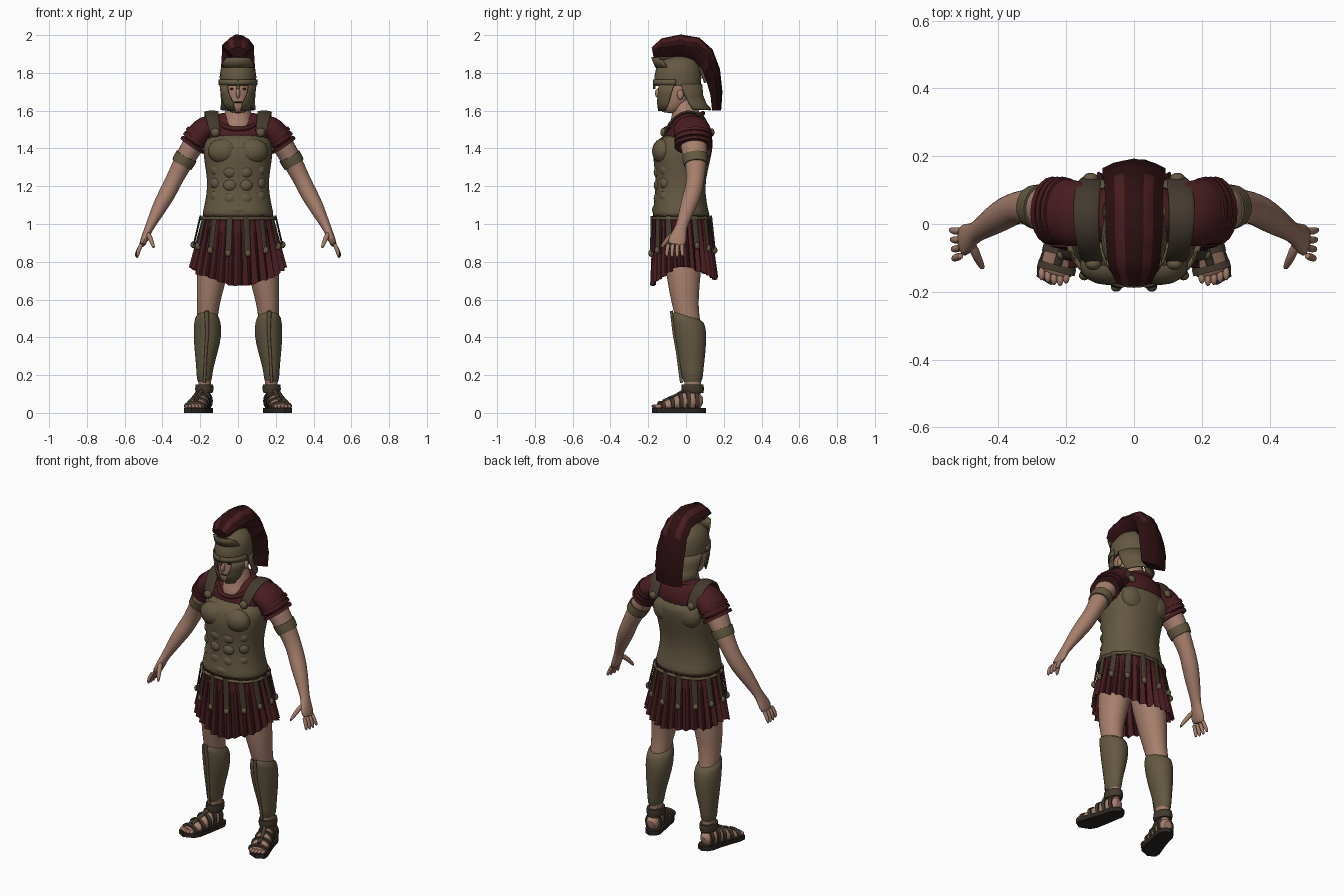
import bpy, bmesh, random
from math import sin, cos, pi, radians
from mathutils import Vector

random.seed(4)
if "Cube" in bpy.data.objects:
    bpy.data.objects.remove(bpy.data.objects["Cube"])
parts = []


def material(name, r, g, b):
    m = bpy.data.materials.new(name)
    m.use_nodes = True
    m.diffuse_color = (r, g, b, 1)
    bsdf = m.node_tree.nodes["Principled BSDF"]
    bsdf.inputs["Base Color"].default_value = (r, g, b, 1)
    bsdf.inputs["Roughness"].default_value = 0.8
    return m


BRONZE = material("bronze", .125, .097, .052)
SKIN = material("skin", .38, .21, .15)
MAROON = material("maroon cloth", .066, .012, .015)
DARK = material("dark maroon", .026, .005, .006)
LEATHER = material("brown leather", .056, .041, .028)
SOLE = material("dark sole", .024, .019, .015)


def finish(name, bm, mats, mirror=False, sub=0, thick=0):
    bmesh.ops.recalc_face_normals(bm, faces=bm.faces)
    me = bpy.data.meshes.new(name)
    bm.to_mesh(me)
    bm.free()
    for m in mats:
        me.materials.append(m)
    ob = bpy.data.objects.new(name, me)
    bpy.context.collection.objects.link(ob)
    if thick:
        s = ob.modifiers.new("thickness", "SOLIDIFY")
        s.thickness, s.offset = thick, 0
    if mirror:
        ob.modifiers.new("mirror", "MIRROR").use_mirror_merge = False
    if sub:
        s = ob.modifiers.new("smooth", "SUBSURF")
        s.levels = s.render_levels = sub
    parts.append(ob)


def grid(name, rows, mats, wrap=True, cap=True, rule=None, **kw):
    """Skin a list of point rows; rule(i, j) picks the material slot."""
    bm = bmesh.new()
    vs = [[bm.verts.new(p) for p in row] for row in rows]
    n = len(rows[0])
    for i in range(len(rows) - 1):
        for j in range(n if wrap else n - 1):
            k = (j + 1) % n
            f = bm.faces.new((vs[i][j], vs[i][k], vs[i + 1][k], vs[i + 1][j]))
            if rule:
                f.material_index = rule(i, j)
    if wrap and cap:
        bm.faces.new(vs[0])
        bm.faces.new(vs[-1])
    finish(name, bm, mats, **kw)


def ring_point(a, x, y, z, rx, ry, tilt=0, p=1.0):
    """Angle 0 is the front, growing toward the left side."""
    s, c = sin(a), cos(a)
    sx = abs(s) ** p * (1 if s > 0 else -1)
    cy = abs(c) ** p * (1 if c > 0 else -1)
    return Vector((x + rx * sx, y - ry * cy, z + tilt * c))


def loft(name, secs, mat, n=20, p=1.0, **kw):
    rows = [[ring_point(2 * pi * j / n, *s, p=p) for j in range(n)] for s in secs]
    grid(name, rows, [mat], **kw)


def shell(name, secs, mat, n=12, mirror=False):
    """Open curved plate; each section is y, z, rx, ry, start angle, end angle."""
    rows = [[ring_point(radians(a0 + (a1 - a0) * j / n), 0, y, z, rx, ry)
             for j in range(n + 1)] for y, z, rx, ry, a0, a1 in secs]
    grid(name, rows, [mat], wrap=False, thick=.009, mirror=mirror)


def tube(name, path, mat, ref=(0, 1, 0), n=12, closed=False, **kw):
    """Sweep ellipses along x, y, z, radius along ref, radius across."""
    pts, rows = [Vector(q[:3]) for q in path], []
    m = len(pts)
    for i, q in enumerate(path):
        a = pts[(i - 1) % m] if closed else pts[max(i - 1, 0)]
        b = pts[(i + 1) % m] if closed else pts[min(i + 1, m - 1)]
        t = (b - a).normalized()
        u = Vector(ref)
        u = (u - t * u.dot(t)).normalized()
        v = t.cross(u)
        rows.append([pts[i] + u * q[3] * cos(2 * pi * j / n) + v * q[4] * sin(2 * pi * j / n)
                     for j in range(n)])
    if closed:
        rows.append(rows[0])
    grid(name, rows, [mat], cap=not closed, **kw)


def ball(name, c, size, mat, mirror=True):
    bm = bmesh.new()
    bmesh.ops.create_uvsphere(bm, u_segments=16, v_segments=10, radius=1)
    for v in bm.verts:
        v.co = Vector([c[k] + v.co[k] * size[k] for k in range(3)])
    finish(name, bm, [mat], mirror=mirror)


# Legs and greaves
loft("legs", [(.18, .04, .06, .034, .045), (.178, .035, .15, .031, .042), (.165, .03, .35, .05, .06),
              (.163, .01, .5, .055, .065), (.158, -.005, .57, .06, .07), (.145, -.012, .68, .076, .085),
              (.125, -.015, .8, .09, .1), (.1, -.02, .95, .1, .11)], SKIN, mirror=True, sub=1)
loft("greaves", [(.178, .035, .145, .041, .054), (.178, .033, .22, .041, .058), (.168, .03, .32, .062, .075),
                 (.16, .025, .42, .077, .085), (.162, .015, .48, .071, .087, .015),
                 (.165, .006, .525, .061, .084, .035)], BRONZE, mirror=True, sub=1)
tube("greave_ridge", [(.178, -.024, .16, .008, .008), (.17, -.045, .32, .008, .008),
                      (.163, -.062, .42, .009, .009), (.166, -.077, .54, .008, .012)], BRONZE, mirror=True)

# Feet and sandals
FOOT = [(.177, .09, .05, .03, .026), (.18, .06, .06, .05, .042), (.19, .01, .065, .056, .043),
        (.205, -.05, .05, .042, .048), (.225, -.12, .036, .025, .054), (.236, -.155, .03, .015, .045)]
tube("feet", FOOT, SKIN, ref=(0, 0, 1), mirror=True, sub=1)
bm = bmesh.new()
left = [Vector((x + w + .006, y, 0)) for x, y, z, h, w in FOOT]
right = [Vector((x - w - .006, y, 0)) for x, y, z, h, w in reversed(FOOT)]
outline = [Vector((.178, .105, 0))] + left + [Vector((.245, -.18, 0))] + right
base = bm.faces.new([bm.verts.new(v) for v in outline])
top = bmesh.ops.extrude_face_region(bm, geom=[base])["geom"]
for g in top:
    if isinstance(g, bmesh.types.BMVert):
        g.co.z = .026
finish("sandal_soles", bm, [SOLE], mirror=True)
for k, (i, t) in enumerate([(1, .2), (2, .1), (2, .75), (3, .45), (4, .3)]):
    mid = Vector(FOOT[i]).lerp(Vector(FOOT[i + 1]), t)
    strap = []
    for d in (-.01, .01):
        strap.append((mid[0] - d * .25, mid[1] + d, mid[2] + .002, mid[3] + .006, mid[4] + .006))
    tube(f"sandal_strap_{k}", strap, LEATHER, ref=(0, 0, 1), n=16, mirror=True)
tube("sandal_tongue", [(.187, -.005, .125, .012, .007), (.205, -.05, .096, .012, .007),
                       (.225, -.12, .064, .012, .007)], LEATHER, ref=(1, 0, 0), mirror=True)
loft("ankle_cuffs", [(.178, .036, .105, .043, .056), (.178, .035, .125, .049, .06),
                     (.178, .035, .15, .046, .058)], LEATHER, mirror=True)
for k in range(5):
    ball(f"toe_{k}", (.2 + k * .018, -.165 + abs(k - 1.3) * .007, .034), (.01, .02, .011), SKIN)


# Pleated skirt
def skirt_point(a, t, off=0.0):
    rx, ry = .183 + .066 * t + off, .146 + .022 * t + off
    hem = .765 - (.085 if cos(a) > 0 else .055) * cos(a) ** 2
    return Vector((rx * sin(a), -.025 + .015 * t - ry * cos(a), 1.05 + (hem - 1.05) * t))


PLEATS, PER = 30, 4
rows = []
ragged = [random.uniform(-.012, .012) for _ in range(PLEATS)]
for i in range(7):
    t = i / 6
    row = []
    for j in range(PLEATS * PER):
        fold = (.003 + .009 * t) * cos(2 * pi * j / PER)
        p = skirt_point(2 * pi * j / (PLEATS * PER), t, fold)
        p.z += ragged[j // PER] * t * t
        row.append(p)
    rows.append(row)
grid("pleated_skirt", rows, [MAROON, DARK], cap=False, rule=lambda i, j: int(j % PER == 1))

# Leather strips over the skirt
for k in range(14):
    a = 2 * pi * (k + .5) / 14
    radial = (sin(a), -cos(a), 0)
    strip = [(*skirt_point(a, t, .014), .005, .017) for t in (.02, .2, .4, .56)]
    tube(f"skirt_strip_{k}", strip, LEATHER, ref=radial, n=8)
    ball(f"strip_tip_{k}", skirt_point(a, .56, .015), (.016, .014, .019), BRONZE, mirror=False)

# Muscled cuirass
loft("cuirass", [(0, -.025, 1.025, .198, .158), (0, -.028, 1.06, .188, .15), (0, -.03, 1.11, .176, .14),
                 (0, -.03, 1.2, .161, .13), (0, -.025, 1.28, .17, .14), (0, -.022, 1.36, .184, .156),
                 (0, -.01, 1.42, .184, .155), (0, .008, 1.485, .16, .133)], BRONZE, n=28, p=.88, sub=1)
rim = [(*ring_point(2 * pi * j / 28, 0, -.025, 1.03, .194, .154, p=.88), .009, .009) for j in range(28)]
tube("cuirass_rim", rim, BRONZE, ref=(0, 0, 1), n=8, closed=True)
ball("chest_plates", (.078, -.122, 1.385), (.082, .058, .068), BRONZE)
for k, z in enumerate((1.275, 1.205, 1.135)):
    ball(f"abdomen_plates_{k}", (.04, -.14, z), (.041, .031, .037), BRONZE)
    ball(f"flank_plates_{k}", (.112, -.105, z + .012), (.034, .034, .036), BRONZE)
ball("belly_plate", (0, -.135, 1.075), (.075, .045, .036), BRONZE, mirror=False)
ball("shoulder_blades", (.08, .085, 1.4), (.075, .05, .075), BRONZE)

# Tunic, collar and sleeves
loft("tunic", [(0, 0, 1.4, .17, .12), (0, .01, 1.48, .18, .12), (0, .02, 1.54, .17, .095),
               (0, .025, 1.575, .13, .07), (0, .02, 1.592, .085, .06)], MAROON, n=24, sub=1)
collar = [(*ring_point(2 * pi * j / 24, 0, -.01, 1.545, .1, .1, -.042), .012, .012) for j in range(24)]
tube("tunic_collar", collar, MAROON, ref=(0, 0, 1), n=8, closed=True)
tube("sleeves", [(.1, .025, 1.525, .085, .058), (.17, .03, 1.512, .1, .07), (.212, .036, 1.465, .1, .071),
                 (.245, .042, 1.415, .092, .068)], MAROON, n=20, mirror=True, sub=1)
for k, d in enumerate((0, .32, .64)):
    x, z = .205 + .045 * d, 1.475 - .075 * d
    tube(f"sleeve_fold_{k}", [(x, .038, z, .1, .073), (x + .01, .039, z - .015, .101, .074)],
         MAROON, n=20, mirror=True)
tube("shoulder_straps", [(.115, -.122, 1.455, .03, .008), (.13, -.09, 1.535, .034, .009),
                         (.14, -.03, 1.59, .038, .009), (.142, .04, 1.6, .04, .009),
                         (.138, .105, 1.555, .04, .009), (.125, .143, 1.455, .034, .008)],
     LEATHER, ref=(1, 0, 0), mirror=True, sub=1)
ball("strap_studs_front", (.12, -.118, 1.485), (.024, .018, .024), BRONZE)
ball("strap_studs_back", (.128, .135, 1.485), (.022, .016, .022), BRONZE)

# Arms, armbands and hands
tube("arms", [(.17, .03, 1.5, .06, .05), (.215, .035, 1.455, .078, .062), (.255, .045, 1.39, .07, .058),
              (.3, .052, 1.31, .056, .052), (.345, .05, 1.22, .047, .045), (.375, .035, 1.16, .05, .047),
              (.415, .01, 1.09, .044, .041), (.46, -.02, 1.0, .031, .027), (.475, -.03, .97, .033, .023),
              (.495, -.045, .92, .05, .021), (.512, -.055, .88, .047, .016)],
     SKIN, n=14, mirror=True, sub=1)
tube("armbands", [(.272, .048, 1.36, .068, .06), (.284, .05, 1.338, .067, .06),
                  (.297, .052, 1.315, .063, .058)], BRONZE, n=20, mirror=True)
for k in range(4):
    y = -.02 - .024 * k
    tip = .815 + .006 * abs(k - 1.5)
    tube(f"finger_{k}", [(.506, y, .9, .013, .013), (.53, y * 1.1, .858, .012, .012),
                         (.543 - .004 * k, y * 1.2 + .008, tip, .008, .008)], SKIN, n=8, mirror=True, sub=1)
tube("thumbs", [(.48, -.055, .955, .018, .016), (.462, -.1, .92, .015, .014),
                (.443, -.135, .868, .009, .009)], SKIN, n=8, mirror=True, sub=1)

# Neck and head
loft("neck", [(0, 0, 1.46, .11, .12), (0, .003, 1.54, .086, .09), (0, 0, 1.58, .07, .07),
              (0, -.01, 1.68, .062, .065)], SKIN, sub=1)
loft("head", [(0, -.08, 1.585, .042, .05), (0, -.067, 1.62, .06, .074), (0, -.05, 1.68, .076, .095),
              (0, -.045, 1.74, .08, .1), (0, -.04, 1.8, .07, .09)], SKIN, sub=1)
ball("nose", (0, -.146, 1.692), (.012, .018, .027), SKIN, mirror=False)
ball("eyes", (.03, -.131, 1.715), (.012, .007, .006), SOLE)
ball("mouth", (0, -.138, 1.645), (.024, .006, .005), SOLE, mirror=False)
ball("ears", (.078, -.03, 1.685), (.01, .017, .026), SKIN)

# Helmet
loft("helmet_dome", [(0, -.043, 1.73, .094, .123), (0, -.043, 1.78, .097, .124), (0, -.042, 1.83, .09, .115),
                     (0, -.035, 1.868, .065, .085), (0, -.03, 1.89, .025, .035)], BRONZE, n=24)
shell("helmet_visor", [(-.043, 1.83, .092, .116, -60, 60), (-.043, 1.855, .095, .126, -55, 55),
                       (-.043, 1.882, .094, .137, -38, 38)], BRONZE)
shell("helmet_brow", [(-.043, 1.765, .099, .126, -85, 85), (-.043, 1.735, .099, .127, -85, 85)], BRONZE, n=20)
shell("cheek_guards", [(-.045, 1.738, .095, .123, 38, 82), (-.05, 1.69, .09, .116, 34, 76),
                       (-.055, 1.645, .081, .101, 20, 70), (-.06, 1.6, .067, .086, 13, 55)], BRONZE, mirror=True)
shell("neck_guard", [(-.043, 1.74, .094, .124, 98, 262), (-.035, 1.68, .09, .122, 104, 256),
                     (-.022, 1.635, .09, .127, 108, 252), (-.01, 1.605, .096, .142, 110, 250)], BRONZE, n=18)
tube("nose_guard", [(0, -.168, 1.76, .012, .006), (0, -.168, 1.715, .008, .006)], BRONZE, ref=(1, 0, 0))

# Crest: inner and outer arcs in the side plane, with half widths
OUTER = [(-.182, 1.935), (-.13, 1.982), (-.03, 2.003), (.07, 1.987), (.14, 1.925), (.18, 1.82), (.193, 1.7), (.186, 1.6)]
INNER = [(-.172, 1.885), (-.12, 1.882), (-.04, 1.882), (.045, 1.862), (.085, 1.815), (.11, 1.75), (.13, 1.68), (.138, 1.6)]
WIDTH = [.05, .075, .084, .084, .087, .093, .093, .085]
STEPS, ACROSS = 3, 12
rows = []
for i in range((len(OUTER) - 1) * STEPS + 1):
    k, f = min(i // STEPS, len(OUTER) - 2), i / STEPS
    f -= k
    o = Vector(OUTER[k]).lerp(Vector(OUTER[k + 1]), f)
    q = Vector(INNER[k]).lerp(Vector(INNER[k + 1]), f)
    w = WIDTH[k] + (WIDTH[k + 1] - WIDTH[k]) * f
    row = [Vector((-.022, q.x, q.y))]
    for j in range(ACROSS + 1):
        u = 2 * j / ACROSS - 1
        h = q.lerp(o, 1 - .45 * u * u + random.uniform(-.05, .02) * (abs(u) > .1))
        row.append(Vector((w * u, h.x, h.y)))
    row.append(Vector((.022, q.x, q.y)))
    rows.append(row)
grid("crest", rows, [DARK, MAROON],
     rule=lambda i, j: int(i < 13 and j in (0, 3, 4, 9, 10, 13)))
tube("crest_holder", [(0, y, z, .024, .014) for y, z in INNER[:6]], BRONZE, ref=(1, 0, 0))

bpy.ops.object.select_all(action="DESELECT")
for ob in parts:
    ob.select_set(True)
bpy.context.view_layer.objects.active = parts[0]
bpy.ops.object.shade_smooth_by_angle(angle=radians(50))
